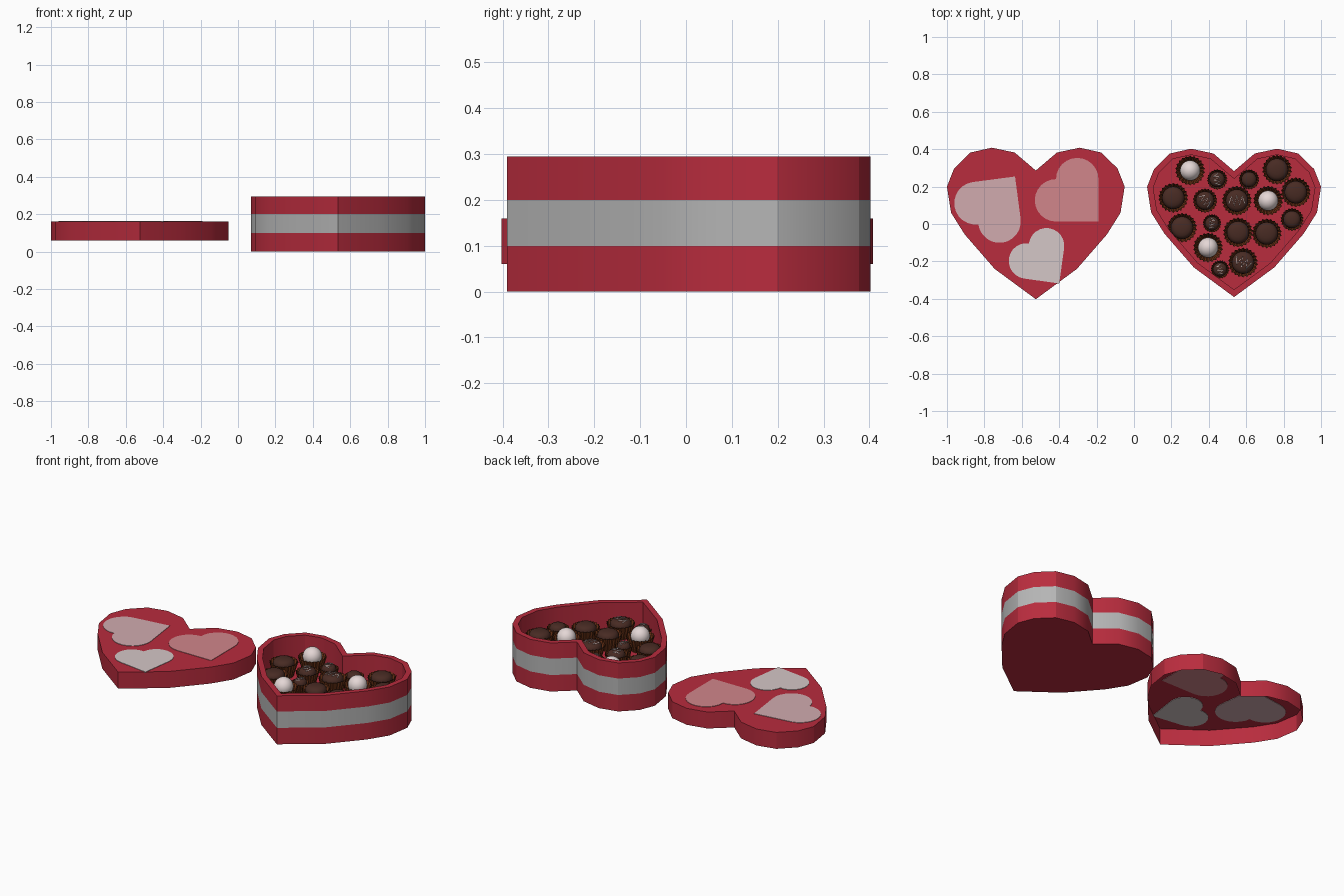
import bpy, bmesh, math
from mathutils import Vector

if "Cube" in bpy.data.objects:
    bpy.data.objects.remove(bpy.data.objects["Cube"])


def mat(name, rgb):
    m = bpy.data.materials.new(name)
    m.diffuse_color = (*rgb, 1)
    m.use_nodes = True
    m.node_tree.nodes["Principled BSDF"].inputs["Base Color"].default_value = m.diffuse_color
    return m


RED = mat("box red", (0.48, 0.025, 0.047))
GREY = mat("band white", (0.46, 0.46, 0.46))
ROSE = mat("pale rose", (0.64, 0.41, 0.43))
PINK = mat("warm pink", (0.64, 0.24, 0.26))
CREAM = mat("pale cream", (0.66, 0.57, 0.57))
PAPER = mat("paper cup brown", (0.16, 0.036, 0.009))
DARK = mat("dark chocolate", (0.065, 0.024, 0.017))
WHITE = mat("white chocolate", (0.78, 0.68, 0.67))


def finish(name, bm, mats, angle=30):
    bmesh.ops.recalc_face_normals(bm, faces=bm.faces)
    me = bpy.data.meshes.new(name)
    bm.to_mesh(me)
    bm.free()
    ob = bpy.data.objects.new(name, me)
    bpy.context.collection.objects.link(ob)
    for m in mats:
        me.materials.append(m)
    bpy.ops.object.select_all(action='DESELECT')
    ob.select_set(True)
    bpy.context.view_layer.objects.active = ob
    bpy.ops.object.shade_smooth_by_angle(angle=math.radians(angle))
    return ob


def skin(bm, loops, cap_start, cap_end, mat_rule=lambda i: 0):
    """Bridge a list of equal point loops, with optional caps."""
    rings = [[bm.verts.new(p) for p in lp] for lp in loops]
    n = len(rings[0])
    for i, (a, b) in enumerate(zip(rings, rings[1:])):
        for j in range(n):
            k = (j + 1) % n
            bm.faces.new((a[j], a[k], b[k], b[j])).material_index = mat_rule(i)
    if cap_start:
        bm.faces.new(rings[0][::-1])
    if cap_end:
        bm.faces.new(rings[-1])


# Heart outline: one half, mirrored
HALF = [(0, .286), (.113, .382), (.235, .408), (.35, .382), (.437, .297),
        (.475, .2), (.453, .06), (.38, -.056), (.22, -.24), (0, -.402)]
HEART = [Vector(p) for p in HALF] + [Vector((-x, y)) for x, y in HALF[-2:0:-1]]


def inset(pts, d):
    out = []
    for i, p in enumerate(pts):
        a = (p - pts[i - 1]).normalized()
        b = (pts[(i + 1) % len(pts)] - p).normalized()
        na, nb = Vector((a.y, -a.x)), Vector((b.y, -b.x))  # inward (clockwise loop)
        m = (na + nb).normalized()
        out.append(p + m * d / m.dot(na))
    return out


def at(pts, cx, z):
    return [(p.x + cx, p.y, z) for p in pts]


# Box body with band, rim and raised floor
FLOOR = 0.13
outer = [Vector((p.x * .979, p.y * .979 + .003)) for p in HEART]
inner = inset(outer, .032)
bm = bmesh.new()
skin(bm, [at(outer, .535, z) for z in (0, .1, .2, .295)]
     + [at(inner, .535, .295), at(inner, .535, FLOOR)],
     True, True, lambda i: 1 if i == 1 else 0)
finish("heart_box", bm, [RED, GREY])

# Lid, an open thin shell
bm = bmesh.new()
skin(bm, [at(HEART, -.525, .06), at(HEART, -.525, .16)], False, True)
finish("heart_lid", bm, [RED])


# Heart plates on the lid: a square with two half circles
def heart_plate(name, tip, side, angle, m):
    pts = [Vector((0, 0))]
    for i in range(13):
        t = math.radians(180 * i / 12)
        pts.append(Vector((side + side / 2 * math.sin(t),
                           side / 2 - side / 2 * math.cos(t))))
    for i in range(1, 13):
        t = math.radians(180 * i / 12)
        pts.append(Vector((side / 2 + side / 2 * math.cos(t),
                           side + side / 2 * math.sin(t))))
    c, s = math.cos(math.radians(angle)), math.sin(math.radians(angle))
    lay = [(tip[0] + p.x * c - p.y * s, tip[1] + p.x * s + p.y * c) for p in pts]
    bm = bmesh.new()
    skin(bm, [[(x, y, z) for x, y in lay] for z in (.1575, .1625)], True, True)
    finish(name, bm, [m])


heart_plate("lid_heart_left", (-.636, .254), .228, 187.5, ROSE)
heart_plate("lid_heart_right", (-.19, .013), .227, 90, PINK)
heart_plate("lid_heart_low", (-.40, -.318), .19, 82, CREAM)


# Turned shapes; pleat pushes every other point outward
def lathe(name, x, y, profile, n, m, pleat=0, cap_start=True, cap_end=True, angle=50):
    bm = bmesh.new()
    loops = []
    for r, z, w in profile:
        lp = []
        for j in range(n):
            a = 2 * math.pi * j / n
            q = r + (pleat * w if j % 2 else -pleat * w)
            lp.append((x + q * math.cos(a), y + q * math.sin(a), z))
        loops.append(lp)
    skin(bm, loops, cap_start, cap_end)
    return finish(name, bm, [m], angle)


def drizzle(name, x, y, r, z, turn):
    cu = bpy.data.curves.new(name, 'CURVE')
    cu.dimensions = '3D'
    cu.bevel_depth = .0035
    cu.bevel_resolution = 1
    cu.use_fill_caps = True
    sp = cu.splines.new('POLY')
    n = 7
    sp.points.add(n - 1)
    for i in range(n):
        u = -.8 + 1.6 * i / (n - 1)
        v = (.5 if i % 2 else -.5) * math.sqrt(1 - u * u)
        px = r * (u * math.cos(turn) - v * math.sin(turn))
        py = r * (u * math.sin(turn) + v * math.cos(turn))
        sp.points[i].co = (x + px, y + py, z - .014 * (u * u + v * v), 1)
    cu.materials.append(WHITE)
    bpy.context.collection.objects.link(bpy.data.objects.new(name, cu))


# Chocolates: x, y, cup radius, kind (d dark, w white ball, z drizzled)
SWEETS = [
    (.30, .286, .08, 'w'), (.445, .238, .055, 'z'), (.615, .238, .055, 'd'),
    (.765, .29, .08, 'd'), (.21, .14, .08, 'd'), (.38, .125, .066, 'z'),
    (.55, .125, .08, 'z'), (.717, .125, .08, 'w'), (.865, .17, .08, 'd'),
    (.845, .024, .062, 'd'), (.257, -.02, .08, 'd'), (.417, .003, .05, 'z'),
    (.556, -.045, .08, 'd'), (.71, -.05, .08, 'd'), (.396, -.126, .08, 'w'),
    (.46, -.243, .05, 'z'), (.583, -.206, .08, 'z')]

for i, (x, y, r, kind) in enumerate(SWEETS, 1):
    k = r / .08
    rim = FLOOR + .04 + .045 * k
    # pleated paper cup
    lathe(f"paper_cup_{i}", x, y,
          [(r * .68, FLOOR + .002, .3), (r * .95, rim, 1)], 44, PAPER,
          pleat=.05 * r, cap_end=False, angle=20)
    if kind == 'w':
        # round white truffle
        prof = [(.054 * math.sin(t), .215 - .054 * math.cos(t), 0)
                for t in (math.pi * (j + .4) / 12.8 for j in range(13))]
        lathe(f"white_truffle_{i}", x, y, prof, 24, WHITE)
    else:
        # low domed chocolate
        top = rim + .022
        prof = [(r * .62, FLOOR + .006, 0), (r * .76, rim - .018, 0),
                (r * .74, rim - .002, 0), (r * .66, top - .012, 0),
                (r * .52, top - .005, 0), (r * .3, top - .001, 0), (r * .06, top, 0)]
        lathe(f"dark_chocolate_{i}", x, y, prof, 24, DARK)
        if kind == 'z':
            drizzle(f"drizzle_{i}", x, y, r * .66, top + .003, i * .9)
